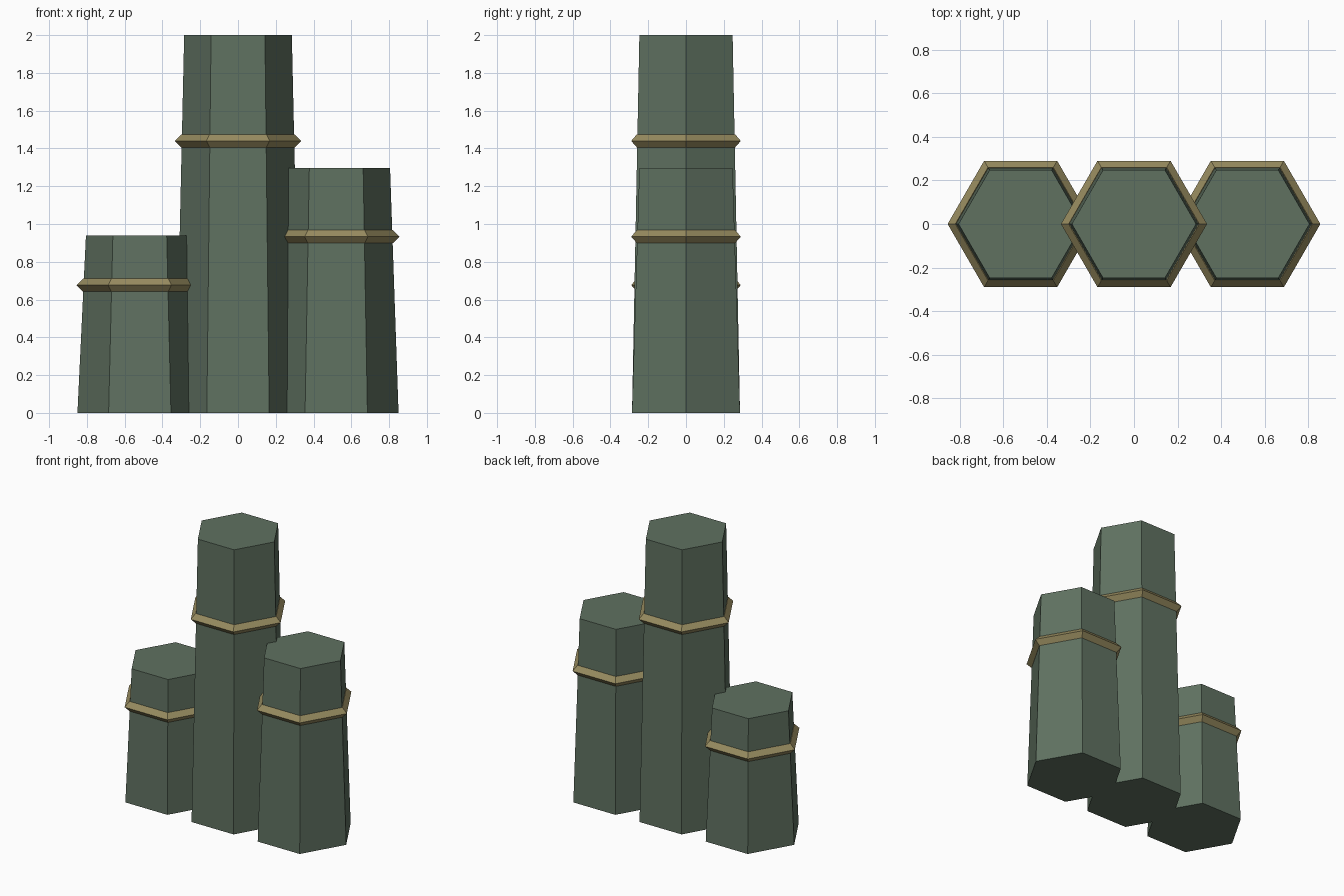
import bpy, bmesh, math

if "Cube" in bpy.data.objects:
    bpy.data.objects.remove(bpy.data.objects["Cube"])


def material(name, rgb):
    m = bpy.data.materials.new(name)
    m.diffuse_color = (*rgb, 1)
    m.use_nodes = True
    m.node_tree.nodes["Principled BSDF"].inputs["Base Color"].default_value = m.diffuse_color
    return m


green = material("grey_green", (0.115, 0.165, 0.118))
brass = material("dull_brass", (0.31, 0.26, 0.115))


def add_object(name, bm, mat):
    bmesh.ops.recalc_face_normals(bm, faces=bm.faces)
    me = bpy.data.meshes.new(name)
    bm.to_mesh(me)
    bm.free()
    me.materials.append(mat)
    bpy.context.collection.objects.link(bpy.data.objects.new(name, me))


def hexagon(bm, x, r, z):
    return [bm.verts.new((x + r * math.cos(i * math.pi / 3),
                          r * math.sin(i * math.pi / 3), z)) for i in range(6)]


def bridge(bm, a, b):
    for i in range(6):
        j = (i + 1) % 6
        bm.faces.new((a[i], a[j], b[j], b[i]))


def column(name, x, height):
    # tapered six-sided column
    bm = bmesh.new()
    low, top = hexagon(bm, x, 0.33, 0), hexagon(bm, x, 0.285, height)
    bridge(bm, low, top)
    bm.faces.new(low)
    bm.faces.new(top)
    add_object(name + "_column", bm, green)

    # diamond-section band around the column
    bm = bmesh.new()
    z, t = height * 0.72, 0.035
    loops = [hexagon(bm, x, 0.30 + dr, z + dz)
             for dr, dz in ((t, 0), (0, t), (-t, 0), (0, -t))]
    for k in range(4):
        bridge(bm, loops[k], loops[(k + 1) % 4])
    add_object(name + "_band", bm, brass)


for name, x, height in (("left", -0.52, 0.94), ("middle", 0, 2.0), ("right", 0.52, 1.296)):
    column(name, x, height)
